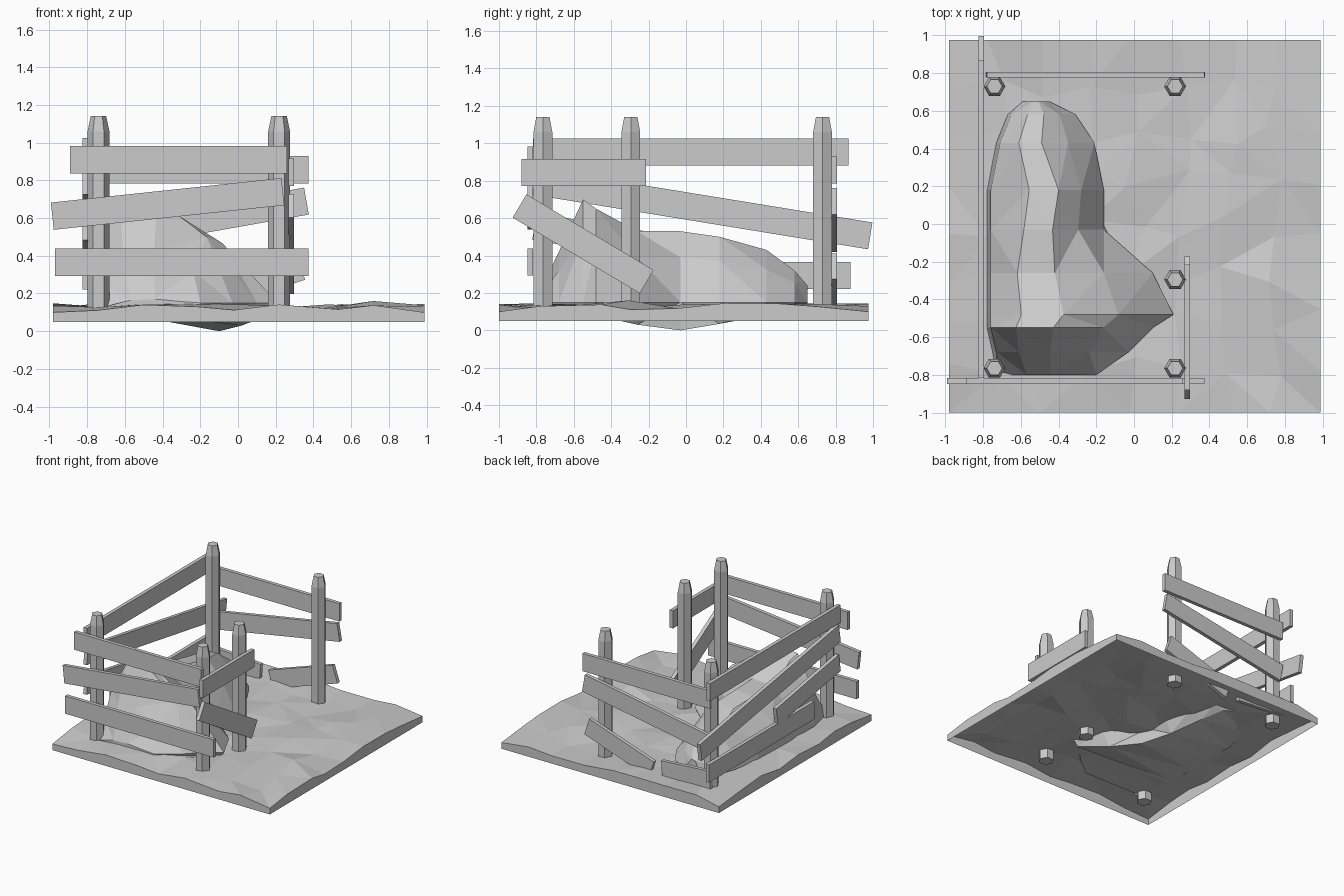
import bpy, bmesh, math, random
from mathutils import Vector

random.seed(4)
if "Cube" in bpy.data.objects:
    bpy.data.objects.remove(bpy.data.objects["Cube"])

GREY = (0.6, 0.6, 0.6, 1)
mat = bpy.data.materials.new("plain grey")
mat.use_nodes = True
mat.diffuse_color = GREY
bsdf = next(n for n in mat.node_tree.nodes if n.type == "BSDF_PRINCIPLED")
bsdf.inputs["Base Color"].default_value = GREY


def finish(name, bm):
    bmesh.ops.recalc_face_normals(bm, faces=bm.faces)
    mesh = bpy.data.meshes.new(name)
    bm.to_mesh(mesh)
    bm.free()
    mesh.materials.append(mat)
    obj = bpy.data.objects.new(name, mesh)
    bpy.context.collection.objects.link(obj)


# Ground: uneven sheet with an open underside and a skirt around the rim
X0, X1, Y0, Y1 = -0.98, 0.988, -1.0, 0.975
SKIRT = 0.05
N = 8
bm = bmesh.new()
bmesh.ops.create_grid(bm, x_segments=N, y_segments=N, size=1)
for v in bm.verts:
    u, w = v.co.x, v.co.y
    inner_x, inner_y = abs(u) < 0.99, abs(w) < 0.99
    u += random.uniform(-0.06, 0.06) * inner_x
    w += random.uniform(-0.06, 0.06) * inner_y
    corner = not inner_x and not inner_y
    z = 0.1 if corner else 0.13 + random.uniform(-0.022, 0.018)
    v.co = (X0 + (u + 1) / 2 * (X1 - X0), Y0 + (w + 1) / 2 * (Y1 - Y0), z)
    if (v.co - Vector((0.65, -0.4, v.co.z))).length < 0.17:
        v.co.z = 0.16
rim = [e for e in bm.edges if e.is_boundary]
out = bmesh.ops.extrude_edge_only(bm, edges=rim)
for v in out["geom"]:
    if isinstance(v, bmesh.types.BMVert):
        v.co.z = SKIRT
top = [f for f in bm.faces if abs(f.normal.z) > 0.5]
bmesh.ops.triangulate(bm, faces=[f for f in top if random.random() < 0.6])
finish("ground", bm)

# Posts: hexagonal stakes with a tapered tip
PROFILE = [(0.058, 0.055), (0.058, 1.06), (0.041, 1.14)]
POSTS = {
    "back_left_post": (0.218, 0.73), "back_right_post": (-0.74, 0.73),
    "middle_left_post": (0.218, -0.295),
    "front_left_post": (0.218, -0.765), "front_right_post": (-0.74, -0.765),
}
for name, (px, py) in POSTS.items():
    bm = bmesh.new()
    rings = []
    for r, z in PROFILE:
        rings.append([bm.verts.new((px + r * math.cos(i * math.pi / 3),
                                    py + r * math.sin(i * math.pi / 3), z))
                      for i in range(6)])
    for a, b in zip(rings, rings[1:]):
        for i in range(6):
            j = (i + 1) % 6
            bm.faces.new((a[i], a[j], b[j], b[i]))
    bm.faces.new(rings[0])
    bm.faces.new(rings[-1])
    finish(name, bm)


# Boards: planks running between two centre points in a fence plane
def board(name, axis, plane, start, end, width=0.145, thick=0.03):
    a, b = Vector(start), Vector(end)
    along = (b - a).normalized()
    side = Vector((-along.y, along.x)) * width / 2
    bm = bmesh.new()
    layers = []
    for d in (plane - thick / 2, plane + thick / 2):
        quad = (a - side, b - side, b + side, a + side)
        layers.append([bm.verts.new((p.x, d, p.y) if axis == "x" else (d, p.x, p.y))
                       for p in quad])
    for q in layers:
        bm.faces.new(q)
    for i in range(4):
        j = (i + 1) % 4
        bm.faces.new((layers[0][i], layers[0][j], layers[1][j], layers[1][i]))
    finish(name, bm)


FENCES = [
    ("front_board", "x", -0.833, [((-0.89, 0.91), (0.26, 0.91)),
                                  ((-0.985, 0.61), (0.238, 0.74)),
                                  ((-0.97, 0.365), (0.373, 0.365))]),
    ("back_board", "x", 0.792, [((-0.78, 0.857), (0.373, 0.857)),
                                ((-0.77, 0.49), (0.363, 0.69)),
                                ((-0.25, 0.145), (0.333, 0.342)),
                                ((-0.78, 0.2), (-0.345, 0.17))]),
    ("right_board", "y", -0.81, [((-0.817, 0.953), (0.87, 0.953)),
                                 ((-0.81, 0.797), (0.985, 0.505)),
                                 ((-0.48, 0.293), (0.88, 0.293)),
                                 ((-0.81, 0.555), (0.0, 0.42))]),
    ("left_board", "y", 0.283, [((-0.88, 0.843), (-0.215, 0.843)),
                                ((-0.89, 0.665), (-0.21, 0.26))]),
]
for name, axis, plane, spans in FENCES:
    for n, (start, end) in enumerate(spans, 1):
        board(f"{name}_{n}", axis, plane, start, end)

# Boulder: faceted loft from front to back
# each station: y, right edge, left edge, crest x, crest z, keel x, keel z
STATIONS = [
    (-0.80, -0.73, -0.20, -0.50, 0.17, -0.20, 0.12),
    (-0.68, -0.75, -0.03, -0.55, 0.42, -0.05, 0.12),
    (-0.55, -0.78, 0.10, -0.56, 0.70, 0.08, 0.12),
    (-0.48, -0.78, 0.21, -0.52, 0.65, 0.15, 0.08),
    (-0.26, -0.78, 0.10, -0.55, 0.53, 0.02, 0.03),
    (-0.03, -0.78, -0.16, -0.50, 0.53, -0.10, 0.0),
    (0.18, -0.78, -0.16, -0.46, 0.50, -0.21, 0.035),
    (0.43, -0.73, -0.21, -0.56, 0.43, -0.30, 0.08),
    (0.58, -0.67, -0.31, -0.52, 0.32, -0.38, 0.12),
    (0.65, -0.59, -0.45, -0.52, 0.24, -0.48, 0.12),
]
bm = bmesh.new()
rings = []
for y, xr, xl, cx, cz, kx, kz in STATIONS:
    section = [
        (xr, 0.125), (xr + 0.02, cz * 0.62),
        (cx + (xr - cx) * 0.3, cz * 0.97), (cx + (xl - cx) * 0.2, cz),
        (cx + (xl - cx) * 0.6, 0.14 + (cz - 0.14) * 0.64),
        (xl, 0.15), (kx, kz),
    ]
    rings.append([bm.verts.new((x, y, z)) for x, z in section])
count = len(rings[0])
for a, b in zip(rings, rings[1:]):
    for i in range(count):
        j = (i + 1) % count
        bm.faces.new((a[i], a[j], b[j], b[i]))
bm.faces.new(rings[0])
bm.faces.new(rings[-1])
bmesh.ops.triangulate(bm, faces=bm.faces[:])
finish("boulder", bm)
